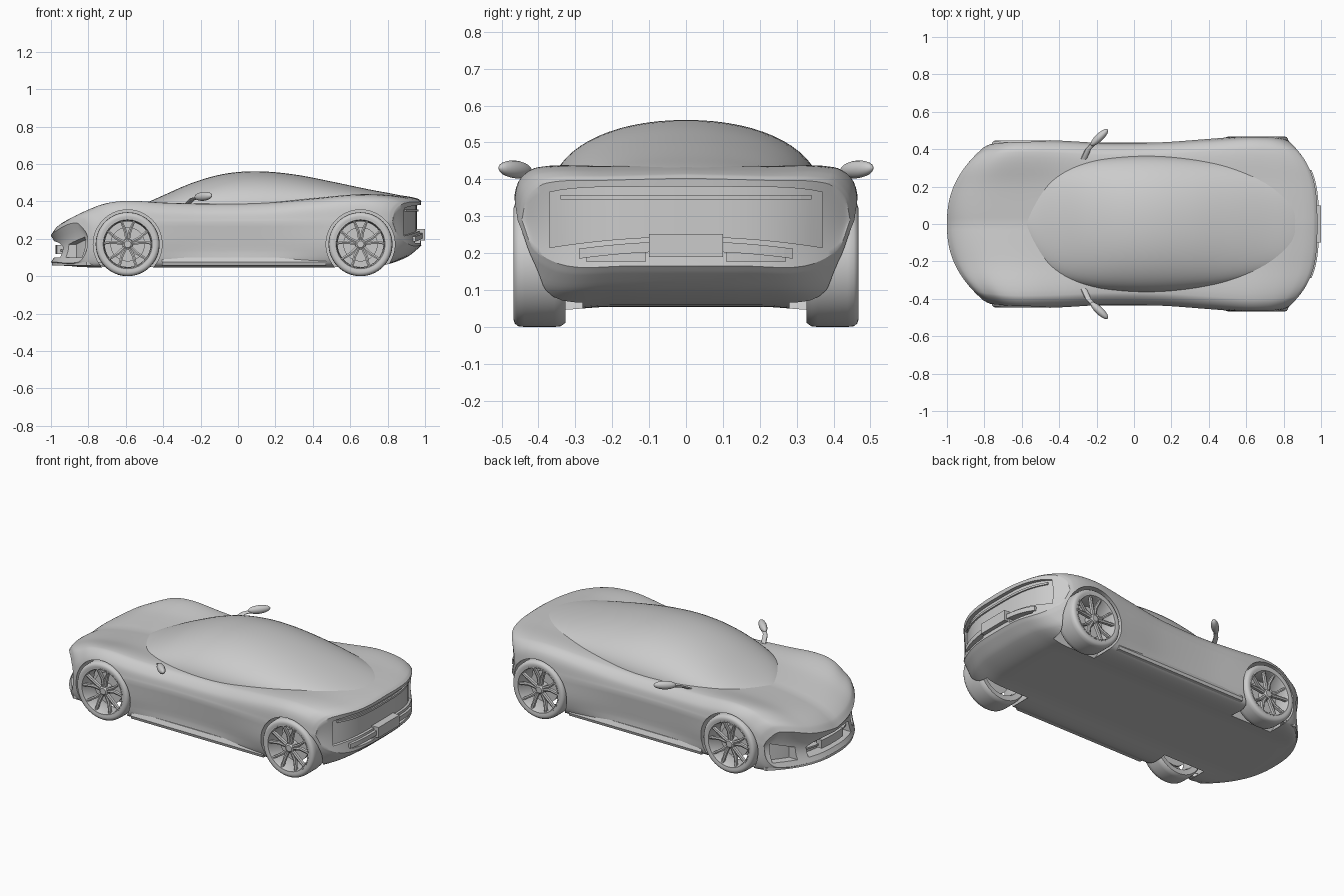
import bpy, bmesh, math
from math import sin, cos, pi

if "Cube" in bpy.data.objects:
    bpy.data.objects.remove(bpy.data.objects["Cube"])


def build(name, grids, caps=()):
    """Mesh from grids of points (quads) plus optional n-gon caps, welded."""
    bm = bmesh.new()
    for g in grids:
        rows = [[bm.verts.new(p) for p in r] for r in g]
        for a, b in zip(rows, rows[1:]):
            for i in range(len(a) - 1):
                bm.faces.new((a[i], a[i + 1], b[i + 1], b[i]))
    for c in caps:
        bm.faces.new([bm.verts.new(p) for p in c])
    bmesh.ops.remove_doubles(bm, verts=bm.verts, dist=1e-5)
    bmesh.ops.recalc_face_normals(bm, faces=bm.faces)
    me = bpy.data.meshes.new(name)
    bm.to_mesh(me)
    bm.free()
    ob = bpy.data.objects.new(name, me)
    bpy.context.collection.objects.link(ob)
    return ob


def tube(name, lofts):
    """Capped lofts through closed rings."""
    return build(name, [[r + [r[0]] for r in L] for L in lofts],
                 [r for L in lofts for r in (L[0], L[-1])])


def smooth(ob, angle=35):
    bpy.ops.object.select_all(action='DESELECT')
    ob.select_set(True)
    bpy.context.view_layer.objects.active = ob
    bpy.ops.object.shade_smooth_by_angle(angle=math.radians(angle))


def spline(pts, keys, n):
    def tan(i):
        a, b = max(i - 1, 0), min(i + 1, len(pts) - 1)
        return [(q - p) / (keys[b] - keys[a]) for p, q in zip(pts[a], pts[b])]
    out = []
    for i in range(len(pts) - 1):
        h, m0, m1 = keys[i + 1] - keys[i], tan(i), tan(i + 1)
        for j in range(n):
            t = j / n
            c = (2*t**3 - 3*t*t + 1, (t**3 - 2*t*t + t)*h, 3*t*t - 2*t**3, (t**3 - t*t)*h)
            out.append([c[0]*p + c[1]*u + c[2]*q + c[3]*v
                        for p, u, q, v in zip(pts[i], m0, pts[i + 1], m1)])
    return out + [list(pts[-1])]


def curve2(pts, n=6):
    keys = [0]
    for p, q in zip(pts, pts[1:]):
        keys.append(keys[-1] + math.dist(p, q))
    return spline(pts, keys, n)


def bend(front, y):
    """Plan curvature of nose and tail."""
    return .22 * (abs(y) / .43)**2.4 if front else -.185 * (abs(y) / .47)**3.2


def strip(name, front, y0, y1, lo, hi, d0, d1, n=24):
    """Solid band following the nose or tail; d is depth into the car."""
    rings = []
    for i in range(n + 1):
        s = 2 * i / n - 1
        y = y0 + (y1 - y0) * i / n
        x = (-1 if front else .98) + bend(front, y)
        k = 1 if front else -1
        rings.append([(x + k*d0, y, lo(s)), (x + k*d0, y, hi(s)),
                      (x + k*d1, y, hi(s)), (x + k*d1, y, lo(s))])
    return tube(name, [rings])


def lathe(name, profile, cx, cz, s, n=64):
    prof = profile + [profile[0]]
    return build(name, [[[(cx + r*cos(a), s*y, cz + r*sin(a)) for r, y in prof]
                         for a in [2*pi*i/n for i in range(n + 1)]]])


# body stations: x, bend, half width, bottom, centre top, crest, side z, floor half width, lower half width
stations = [
    (-1.00, 1, .41, .075, .215, .285, .21, .36, .40),
    (-.97, .92, .425, .06, .255, .32, .225, .38, .42),
    (-.90, .75, .437, .055, .298, .35, .24, .40, .43),
    (-.80, .5, .445, .055, .328, .383, .26, .40, .44),
    (-.68, .25, .45, .055, .348, .40, .28, .41, .445),
    (-.55, .05, .45, .055, .36, .402, .29, .41, .445),
    (-.40, 0, .446, .055, .368, .392, .29, .41, .435),
    (-.15, 0, .433, .055, .38, .385, .29, .41, .42),
    (.15, 0, .437, .055, .39, .39, .29, .41, .422),
    (.40, 0, .455, .055, .41, .412, .29, .41, .445),
    (.62, .1, .47, .055, .433, .432, .29, .41, .465),
    (.78, .45, .47, .06, .440, .43, .29, .41, .46),
    (.90, .8, .465, .10, .428, .418, .29, .38, .44),
    (.96, .95, .455, .145, .415, .402, .29, .34, .425),
    (.98, 1, .445, .165, .403, .39, .29, .32, .41)]


def section(st):
    x, b, w, zb, zc, zf, zm, wb, w2 = st
    top = curve2([(0, zc), (.45*w, zc + .4*(zf - zc)), (.85*w, zf), (.965*w, zf - .04), (w, zm)])
    bot = curve2([(0, zb), (.5*wb, zb), (wb, zb), (w2, zb + .36*(zm - zb)), (w, zm)])
    pt = lambda y, z: (x + b*bend(x < 0, y), y, z)
    return [pt(*p) for p in top], [pt(*p) for p in bot]


secs = [section(s) for s in spline(stations, [s[0] for s in stations], 5)]
flip = lambda p: (p[0], -p[1], p[2])
rings = []
for T, B in secs:
    half = T + B[-2::-1]
    rings.append(half + [flip(p) for p in half[-2::-1]])


def end_cap(T, B, dent):
    n, m, grid = len(T) - 1, 10, []
    for i in range(-n, n + 1):
        a, b = T[abs(i)], B[abs(i)]
        col = []
        for j in range(m + 1):
            t = j / m
            y, z = a[1] + (b[1] - a[1])*t, a[2] + (b[2] - a[2])*t
            x = a[0] + (b[0] - a[0])*t + dent*sin(pi*t)*(1 - (abs(i)/n)**4)
            col.append((x, y if i >= 0 else -y, z))
        grid.append(col)
    return grid


body = build("body", [rings, end_cap(*secs[0], .03), end_cap(*secs[-1], -.01)])

# openings cut from the body: wheel wells, grille, intakes, tail panel, exhaust slots
axles = [(-.59, .33, .447), (.655, .327, .468)]
cutters = []
for s in (1, -1):
    for cx, _, _ in axles:
        cutters.append(tube("well_cutter", [[[(cx + .184*cos(2*pi*i/64), s*y, .171 + .184*sin(2*pi*i/64))
                                              for i in range(64)] for y in (.28, .62)]]))
    cutters.append(strip("intake_cutter", True, s*.26, s*.375, lambda t: .10,
                         lambda t: .19 + .02*t, -.1, .07))
    cutters.append(strip("slot_cutter", False, s*.11, s*.27, lambda t: .178,
                         lambda t: .202 - .006*t, -.1, .05))
cutters.append(strip("grille_cutter", True, -.2, .2, lambda t: .10,
                     lambda t: .185 - .03*t**4, -.1, .08))
cutters.append(strip("tail_cutter", False, -.37, .37, lambda t: .245 - .03*t*t,
                     lambda t: .38 - .015*t**6, -.1, .024))
bpy.context.view_layer.objects.active = body
for c in cutters:
    c.hide_render = True
    m = body.modifiers.new("cut", 'BOOLEAN')
    m.operation, m.object, m.solver = 'DIFFERENCE', c, 'EXACT'
    bpy.ops.object.modifier_apply(modifier=m.name)
for c in cutters:
    bpy.data.objects.remove(c)
smooth(body, 30)

# cabin stations: x, half width, top, base
cabin_st = [(-.585, .01, .353, .335), (-.565, .10, .362, .335), (-.50, .205, .388, .34),
            (-.40, .285, .432, .345), (-.25, .337, .497, .35), (-.08, .36, .546, .355),
            (.1, .366, .561, .36), (.3, .352, .544, .37), (.5, .32, .506, .385),
            (.7, .26, .464, .40), (.84, .19, .438, .405), (.92, .10, .418, .40)]
arcs = []
for x, w, zt, zb in spline(cabin_st, [c[0] for c in cabin_st], 5):
    ring = []
    for i in range(33):
        c, q = cos(pi*i/32), max(sin(pi*i/32), 0)
        ring.append((x, math.copysign(w*abs(c)**.95, c), zb + (zt - zb)*q**.95))
    arcs.append(ring)
smooth(tube("cabin", [arcs]), 50)

# nose and tail trim
strip("front_splitter", True, -.40, .40, lambda t: .057, lambda t: .075, .005, .12)
strip("grille_slats", True, -.195, .195, lambda t: .132, lambda t: .142, .045, .085)
strip("front_plate", True, -.1, .1, lambda t: .118, lambda t: .168, .025, .06)
strip("tail_lip", False, -.29, .29, lambda t: .205 - .02*t*t, lambda t: .232 - .02*t*t, -.008, .04)
tube("rear_plate", [[[(x, y, z) for y, z in ((-.1, .19), (.1, .19), (.1, .252), (-.1, .252))]
                     for x in (.95, 1.0)]])
strip("tail_lamp_bar", False, -.34, .34, lambda t: .345, lambda t: .357, .015, .04)

for s in (1, -1):
    side = "left" if s < 0 else "right"
    # sill blade
    sill = [(.39, .055), (.432, .058), (.437, .075), (.425, .10), (.39, .10)]
    smooth(tube(side + "_sill", [[[(x, s*y, z) for y, z in sill] for x in (-.405, .47)]]))
    # door mirror: tapering head on a thin arm
    head = []
    for i in range(13):
        a = pi * i / 12
        u, r = -cos(a), max(sin(a), .02)
        cx, cy, cz = -.185 + .045*u, .463 + .043*u, .427 + .004*u
        head.append([(cx + .015*r*cos(b), s*(cy - .015*r*cos(b)), cz + .024*r*sin(b))
                     for b in [2*pi*k/16 for k in range(16)]])
    smooth(tube(side + "_mirror", [head]), 60)
    arm = [(-.27, .345, .385), (-.245, .40, .412), (-.20, .45, .422)]
    smooth(tube(side + "_mirror_arm", [[[(x + .016*cos(b), s*y, z + .007*sin(b))
                                         for b in [2*pi*k/10 for k in range(10)]] for x, y, z in arm]]))
    # wheels
    for cx, yi, yo in axles:
        tag, cz = ("front_" if cx < 0 else "rear_") + side, .171
        smooth(lathe(tag + "_tyre", [(.134, yo - .004), (.15, yo), (.162, yo - .004), (.169, yo - .013),
                                     (.171, yo - .03), (.171, yi + .03), (.169, yi + .012),
                                     (.16, yi), (.134, yi + .004)], cx, cz, s))
        smooth(lathe(tag + "_rim", [(.137, yo - .002), (.131, yo - .002), (.126, yo - .014),
                                    (.122, yi + .03), (.128, yi + .006), (.137, yi + .006)], cx, cz, s))
        smooth(lathe(tag + "_hub", [(.0, yo - .012), (.018, yo - .012), (.028, yo - .02),
                                    (.03, yi + .03), (.0, yi + .03)], cx, cz, s, 32))
        smooth(lathe(tag + "_brake_disc", [(.025, yo - .065), (.092, yo - .065),
                                           (.092, yo - .078), (.025, yo - .078)], cx, cz, s, 48))
        spokes = []
        for k in range(5):
            for q in (-1, 1):
                loft = []
                for r, da, hw, dy in ((.018, .18, .008, .016), (.07, .17, .0085, .017), (.128, .27, .0065, .006)):
                    a = pi/2 + 2*pi*k/5 + q*da
                    px, pz = cx + r*cos(a), cz + r*sin(a)
                    loft.append([(px - h*sin(a), s*y, pz + h*cos(a)) for h, y in
                                 ((-hw, yo - dy - .003), (0, yo - dy), (hw, yo - dy - .003),
                                  (hw, yo - dy - .02), (-hw, yo - dy - .02))])
                spokes.append(loft)
        smooth(tube(tag + "_spokes", spokes))
